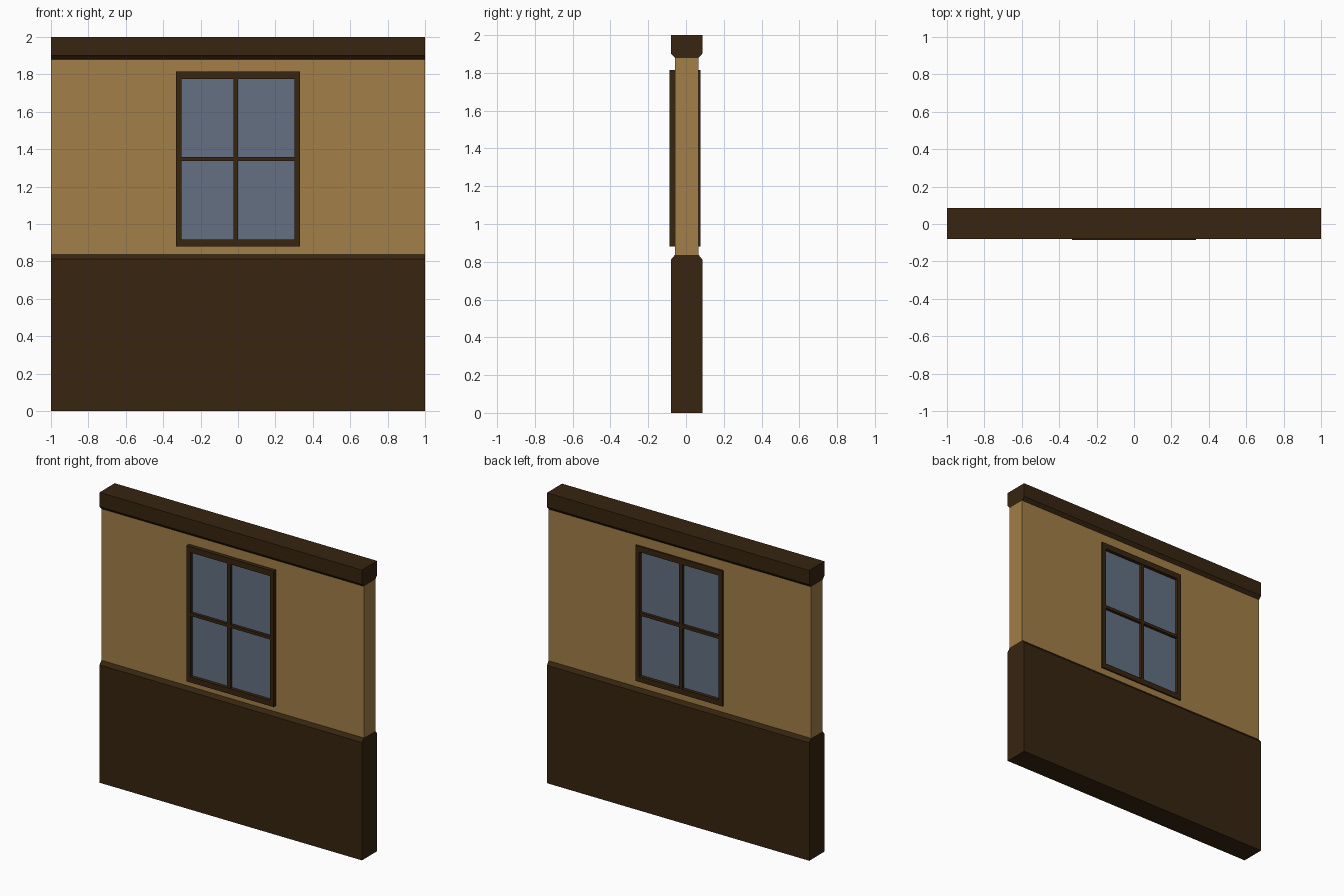
import bpy, bmesh

if "Cube" in bpy.data.objects:
    bpy.data.objects.remove(bpy.data.objects["Cube"])


def material(name, rgb):
    m = bpy.data.materials.new(name)
    m.diffuse_color = (*rgb, 1)
    m.use_nodes = True
    m.node_tree.nodes["Principled BSDF"].inputs["Base Color"].default_value = m.diffuse_color
    return m


WOOD = material("dark_wood", (0.038, 0.018, 0.005))
PLASTER = material("plaster", (0.36, 0.21, 0.065))
GLASS = material("glass", (0.125, 0.16, 0.225))


def extrude(name, outline, vec, mat):
    """Solid made by sweeping a closed outline along vec."""
    bm = bmesh.new()
    face = bm.faces.new([bm.verts.new(p) for p in outline])
    res = bmesh.ops.extrude_face_region(bm, geom=[face], use_keep_orig=True)
    verts = [g for g in res["geom"] if isinstance(g, bmesh.types.BMVert)]
    bmesh.ops.translate(bm, verts=verts, vec=vec)
    bmesh.ops.recalc_face_normals(bm, faces=bm.faces)
    me = bpy.data.meshes.new(name)
    bm.to_mesh(me)
    bm.free()
    ob = bpy.data.objects.new(name, me)
    bpy.context.collection.objects.link(ob)
    me.materials.append(mat)
    return ob


def box(name, x, y, z, mat):
    outline = [(x[0], y[0], z[0]), (x[1], y[0], z[0]),
               (x[1], y[0], z[1]), (x[0], y[0], z[1])]
    return extrude(name, outline, (0, y[1] - y[0], 0), mat)


def cut(ob, cutter):
    mod = ob.modifiers.new("opening", 'BOOLEAN')
    mod.operation = 'DIFFERENCE'
    mod.solver = 'EXACT'
    mod.object = cutter
    cutter.hide_render = True
    cutter.hide_viewport = True


def trim(name, flat_z, mid_z, tip_z):
    """Full-length timber, chamfered towards the plaster at tip_z."""
    prof = [(YF, flat_z), (YB, flat_z), (YB, mid_z), (PB, tip_z),
            (PF, tip_z), (YF, mid_z)]
    return extrude(name, [(-1, y, z) for y, z in prof], (2, 0, 0), WOOD)


YF, YB = -0.079, 0.0865      # timber faces
PF, PB = -0.059, 0.067       # plaster faces
FF, FB = -0.0865, 0.077      # window frame faces
WX, WZ = 0.332, (0.88, 1.815)
IX, IZ = 0.303, (0.918, 1.775)

# Wainscot and top beam
trim("wainscot", 0, 0.812, 0.836)
trim("top_beam", 2, 1.902, 1.88)

# Plaster wall with window opening
wall = box("plaster_wall", (-1, 1), (PF, PB), (0.836, 1.88), PLASTER)
cut(wall, box("wall_cutter", (-0.318, 0.318), (-0.2, 0.2), (0.899, 1.795), WOOD))

# Window frame
frame = box("window_frame", (-WX, WX), (FF, FB), WZ, WOOD)
cut(frame, box("frame_cutter", (-IX, IX), (-0.2, 0.2), IZ, WOOD))

# Glazing bars and glass
BY = (FF + 0.003, FB - 0.003)
box("vertical_bar", (-0.024, 0), BY, (IZ[0] - 0.01, IZ[1] + 0.01), WOOD)
box("horizontal_bar", (-IX - 0.01, IX + 0.01), (BY[0] + 0.001, BY[1] - 0.001),
    (1.336, 1.357), WOOD)
box("window_glass", (-IX - 0.005, IX + 0.005), (-0.063, 0.054),
    (IZ[0] - 0.005, IZ[1] + 0.005), GLASS)
